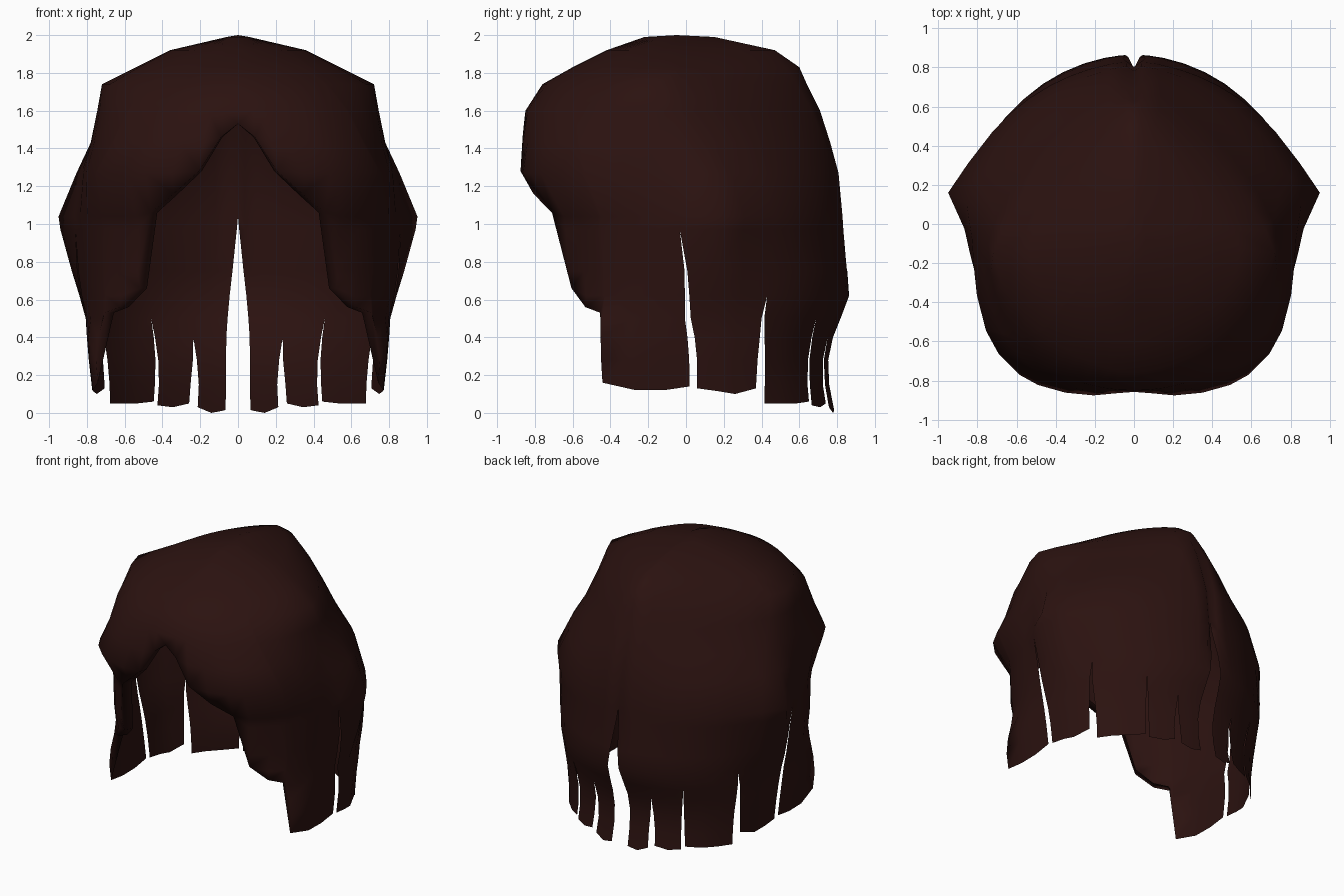
import bpy, bmesh
from math import sin, cos, radians

if "Cube" in bpy.data.objects:
    bpy.data.objects.remove(bpy.data.objects["Cube"])

# Cross-section by height:
# z, half width, side bulge, centre y, back y, front y, front squareness, back squareness
LEVELS = [
    (2.0, 0, 0, -.05, -.05, -.05, 2, 2), (1.99, .06, 0, -.05, .15, -.22, 2, 1.6),
    (1.92, .36, 0, -.08, .47, -.42, 2, 1.4), (1.83, .54, 0, -.12, .60, -.60, 1.9, 1.3),
    (1.74, .72, 0, -.15, .655, -.76, 1.65, 1.3), (1.6, .745, 0, -.1, .72, -.85, 2.15, 1.4),
    (1.43, .78, 0, 0, .77, -.87, 2.6, 1.5), (1.27, .825, .03, .1, .81, -.88, 3.3, 1.65),
    (1.04, .86, .09, .16, .83, -.78, 2.5, 1.75), (.97, .855, .085, .15, .835, -.76, 2.5, 1.75),
    (.75, .83, .06, .14, .855, -.72, 2.8, 1.85), (.62, .815, .035, .12, .865, -.67, 3, 1.9),
    (.5, .80, .01, .1, .82, -.6, 4, 2), (.4, .80, 0, .1, .78, -.59, 5, 2),
    (.28, .79, 0, .1, .755, -.59, 6, 2), (.15, .775, 0, .1, .76, -.59, 6, 2),
    (0, .76, 0, .1, .79, -.59, 6, 2)]

# Locks, front to back: column angles, bottom heights,
# (height where the gap opens, degrees the edge moves) on each side
LOCKS = [
    ([0, 6, 12, 20, 28, 34, 42, 49, 50, 60, 69, 78],
     [1.53, 1.46, 1.28, 1.16, 1.06, .66, .56, .53, .16, .12, .12, .14], None, (.97, -6)),
    ([78, 90, 100, 113], [.13, .115, .10, .13], (.97, 9), (.62, 2)),
    ([113, 122, 132, 142], [.05, .05, .05, .06], (.62, 2), (.5, 1)),
    ([142, 151, 160], [.04, .03, .05], (.5, 1), (.4, 2)),
    ([160, 170, 177, 180], [.03, 0, .01, .015], (.4, 2), (1.04, 5.5))]


def section(z):
    """Cross-section values at height z."""
    for a, b in zip(LEVELS, LEVELS[1:]):
        if z >= b[0]:
            t = (a[0] - z) / (a[0] - b[0])
            return [p + (q - p) * t for p, q in zip(a, b)][1:]


def point(angle, z, scale=1):
    w, bulge, yc, back, front, nf, nb = section(z)
    s, c = abs(sin(radians(angle))), cos(radians(angle))
    depth, n = (yc - front, nf) if c > 0 else (back - yc, nb)
    w += bulge * max(0, 1 - abs(angle - 90) / 14)
    r = 0 if w < 1e-6 else ((s / w) ** n + (abs(c) / depth) ** n) ** (-1 / n)
    r *= scale
    return (0 if angle in (0, 180) else r * s, yc - r * c, z)


def opening(gap, z):
    if not gap or z >= gap[0]:
        return 0
    return gap[1] * min(1, (gap[0] - z) / (gap[0] * .65))


bm = bmesh.new()
for angles, bottoms, gap0, gap1 in LOCKS:
    lo, hi = angles[0], angles[-1]
    columns = []
    for a, bottom in zip(angles, bottoms):
        col = []
        for level in LEVELS:
            z = max(level[0], bottom)
            l, h = lo + opening(gap0, z), hi - opening(gap1, z)
            ang = l + (a - lo) / (hi - lo) * (h - l)
            # crease down the middle of the back
            crease = .96 if a == 180 and .9 < z < 1.8 else 1
            col.append(bm.verts.new(point(ang, z, crease)))
        # inward lip along the face opening
        lip = .93 if a <= 49 else 1
        col.append(bm.verts.new(point(ang, z, lip)))
        columns.append(col)
    for c, d in zip(columns, columns[1:]):
        for i in range(len(c) - 1):
            bm.faces.new((c[i + 1], d[i + 1], d[i], c[i]))
bmesh.ops.remove_doubles(bm, verts=bm.verts, dist=.0005)

mesh = bpy.data.meshes.new("hair")
bm.to_mesh(mesh)
bm.free()
mesh.polygons.foreach_set("use_smooth", [True] * len(mesh.polygons))
hair = bpy.data.objects.new("hair", mesh)
bpy.context.collection.objects.link(hair)
mirror = hair.modifiers.new("mirror", 'MIRROR')
mirror.use_clip = True

mat = bpy.data.materials.new("dark_brown_hair")
mat.diffuse_color = (.024, .006, .005, 1)
mat.use_nodes = True
mat.node_tree.nodes["Principled BSDF"].inputs["Base Color"].default_value = mat.diffuse_color
mesh.materials.append(mat)
